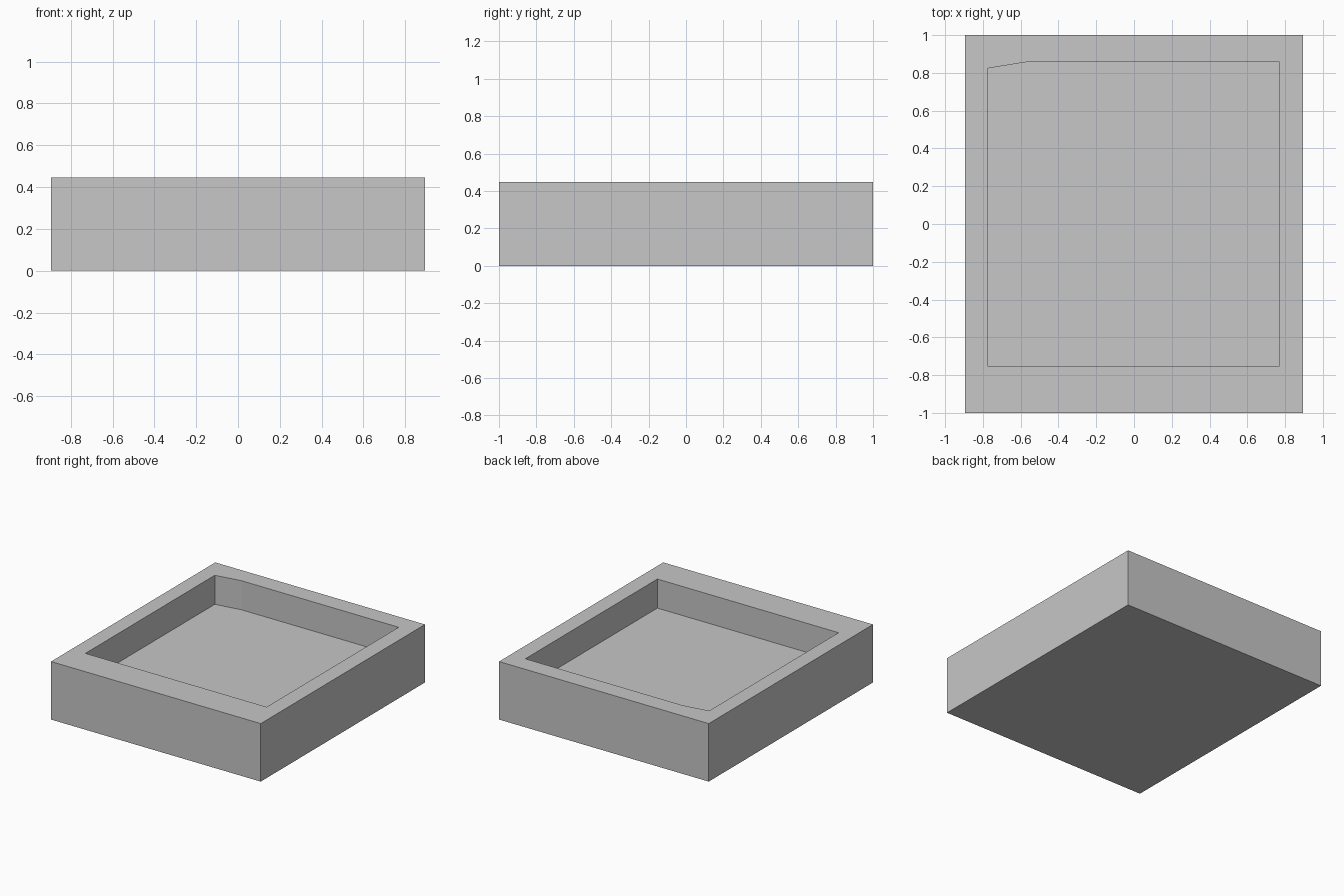
import bpy
import bmesh

cube = bpy.data.objects.get("Cube")
if cube:
    bpy.data.objects.remove(cube, do_unlink=True)

HALF_X, HALF_Y, HEIGHT, FLOOR = 0.894, 1.0, 0.447, 0.223

grey = bpy.data.materials.new("plain grey")
grey.use_nodes = True
colour = (0.57, 0.57, 0.57, 1)
grey.diffuse_color = colour
grey.node_tree.nodes["Principled BSDF"].inputs["Base Color"].default_value = colour

# Outlines of the block and of the recess with its one skewed corner
outer = [(-HALF_X, -HALF_Y), (HALF_X, -HALF_Y), (HALF_X, HALF_Y), (-HALF_X, HALF_Y)]
recess = [(-0.775, -0.751), (0.77, -0.751), (0.77, 0.857), (-0.571, 0.857), (-0.775, 0.824)]

bm = bmesh.new()


def ring(outline, z):
    return [bm.verts.new((x, y, z)) for x, y in outline]


def walls(low, high):
    """Join two rings with quads and return the upper edges."""
    n = len(low)
    for i in range(n):
        j = (i + 1) % n
        bm.faces.new((low[i], low[j], high[j], high[i]))
    return [bm.edges.get((high[i], high[(i + 1) % n])) for i in range(n)]


# Outer walls and underside
base, rim = ring(outer, 0), ring(outer, HEIGHT)
rim_edges = walls(base, rim)
bm.faces.new(base)

# Recess walls and floor
floor, lip = ring(recess, FLOOR), ring(recess, HEIGHT)
lip_edges = walls(floor, lip)
bm.faces.new(floor)

# Flat top rim between the two outlines
bmesh.ops.triangle_fill(bm, edges=rim_edges + lip_edges, use_beauty=True, normal=(0, 0, 1))
bmesh.ops.recalc_face_normals(bm, faces=bm.faces[:])

mesh = bpy.data.meshes.new("tray")
bm.to_mesh(mesh)
bm.free()
mesh.materials.append(grey)
bpy.context.collection.objects.link(bpy.data.objects.new("tray", mesh))
